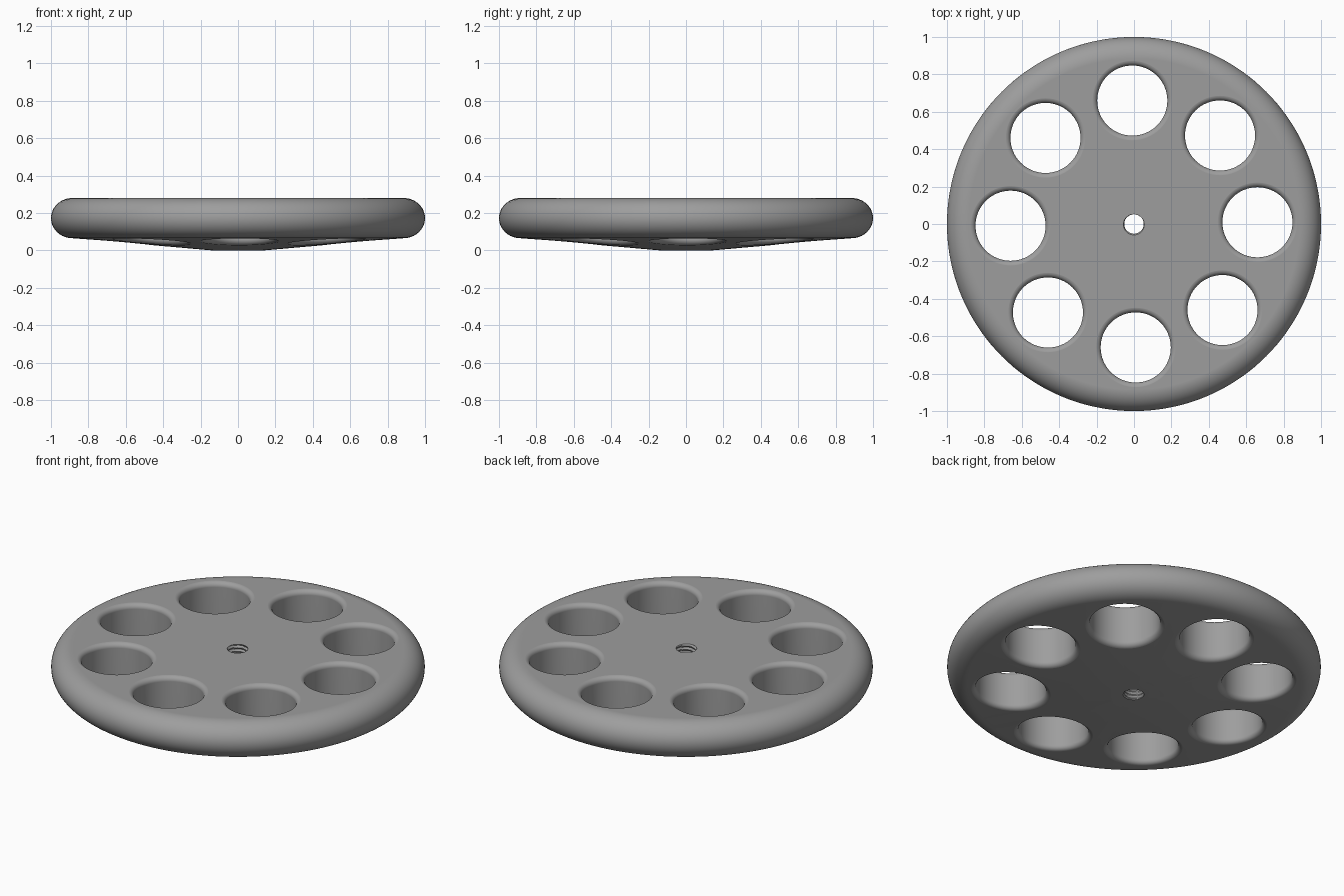
import bpy, bmesh, math
from math import sin, cos, pi, radians, hypot

if "Cube" in bpy.data.objects:
    bpy.data.objects.remove(bpy.data.objects["Cube"])

TOP, RIM_BOTTOM = 0.28, 0.065        # disc faces at the rim
HALF = (TOP - RIM_BOTTOM) / 2        # rim half height
RIM_W = 0.115                        # width of the rounded rim
FLAT_R = 0.14                        # flat centre of the underside
SLOPE = RIM_BOTTOM / (1 - RIM_W - FLAT_R)
HOLE_R, HOLE_RING, FILLET, HOLES = 0.1875, 0.66, 0.028, 8


def add_tube(bm, rings):
    """Skin closed rings of points, listed from bottom to top, and cap both ends."""
    loops = [[bm.verts.new(p) for p in ring] for ring in rings]
    n = len(loops[0])
    for a, b in zip(loops, loops[1:]):
        for i in range(n):
            j = (i + 1) % n
            bm.faces.new((a[i], a[j], b[j], b[i]))
    bm.faces.new(loops[0][::-1])
    bm.faces.new(loops[-1])


def circle(r, z, n, cx=0, cy=0):
    return [(cx + r * cos(2 * pi * i / n), cy + r * sin(2 * pi * i / n), z) for i in range(n)]


def make_object(name, bm):
    bmesh.ops.recalc_face_normals(bm, faces=bm.faces)
    mesh = bpy.data.meshes.new(name)
    bm.to_mesh(mesh)
    bm.free()
    obj = bpy.data.objects.new(name, mesh)
    bpy.context.collection.objects.link(obj)
    return obj


# Disc: conical underside, half-round rim, flat top
bm = bmesh.new()
profile = [(FLAT_R, 0)]
for k in range(25):
    a = -pi / 2 + pi * k / 24
    profile.append((1 - RIM_W + RIM_W * cos(a), RIM_BOTTOM + HALF + HALF * sin(a)))
add_tube(bm, [circle(r, z, 144) for r, z in profile])
disc = make_object("wheel_disc", bm)

# Cutter for the round holes, flared at both ends to leave rounded edges
bm = bmesh.new()
arc = [(HOLE_R + FILLET * (1 - cos(radians(a))), FILLET * (1 - sin(radians(a))))
       for a in range(0, 81, 10)]
r_end, d_end = arc[-1]
arc.append((r_end + 0.03, d_end - 0.03 * math.tan(radians(10))))
for h in range(HOLES):
    ang = radians(0.8) + 2 * pi * h / HOLES
    cx, cy = HOLE_RING * cos(ang), HOLE_RING * sin(ang)
    rings = []
    for r, depth in reversed(arc):   # lower flare follows the cone
        rings.append([(x, y, SLOPE * (hypot(x, y) - FLAT_R) + depth)
                      for x, y, _ in circle(r, 0, 64, cx, cy)])
    for r, depth in arc:             # upper flare
        rings.append(circle(r, TOP - depth, 64, cx, cy))
    add_tube(bm, rings)

# Cutter for the threaded centre hole
PITCH, STEPS, SEGS = 0.022, 6, 40
rings = []
for k in range(16 * STEPS):
    z = -0.033 + k * PITCH / STEPS
    ring = []
    for i in range(SEGS):
        phase = (z / PITCH - i / SEGS) % 1
        r = 0.051 + 0.009 * abs(2 * phase - 1)
        t = 2 * pi * i / SEGS
        ring.append((r * cos(t), r * sin(t), z))
    rings.append(ring)
add_tube(bm, rings)
cutter = make_object("hole_cutter", bm)
cutter.hide_render = True

# Cut the holes
bpy.context.view_layer.objects.active = disc
disc.select_set(True)
cutter.select_set(False)
cut = disc.modifiers.new("holes", 'BOOLEAN')
cut.operation = 'DIFFERENCE'
cut.solver = 'EXACT'
cut.object = cutter
bpy.ops.object.modifier_apply(modifier=cut.name)
bpy.data.objects.remove(cutter)

# Finish: smooth shading and one grey
bpy.ops.object.shade_smooth_by_angle(angle=radians(30))
normals = disc.modifiers.new("even_shading", 'WEIGHTED_NORMAL')
normals.keep_sharp = True
grey = bpy.data.materials.new("grey")
grey.diffuse_color = (0.34, 0.34, 0.34, 1)
grey.use_nodes = True
grey.node_tree.nodes["Principled BSDF"].inputs["Base Color"].default_value = grey.diffuse_color
disc.data.materials.clear()
disc.data.materials.append(grey)
